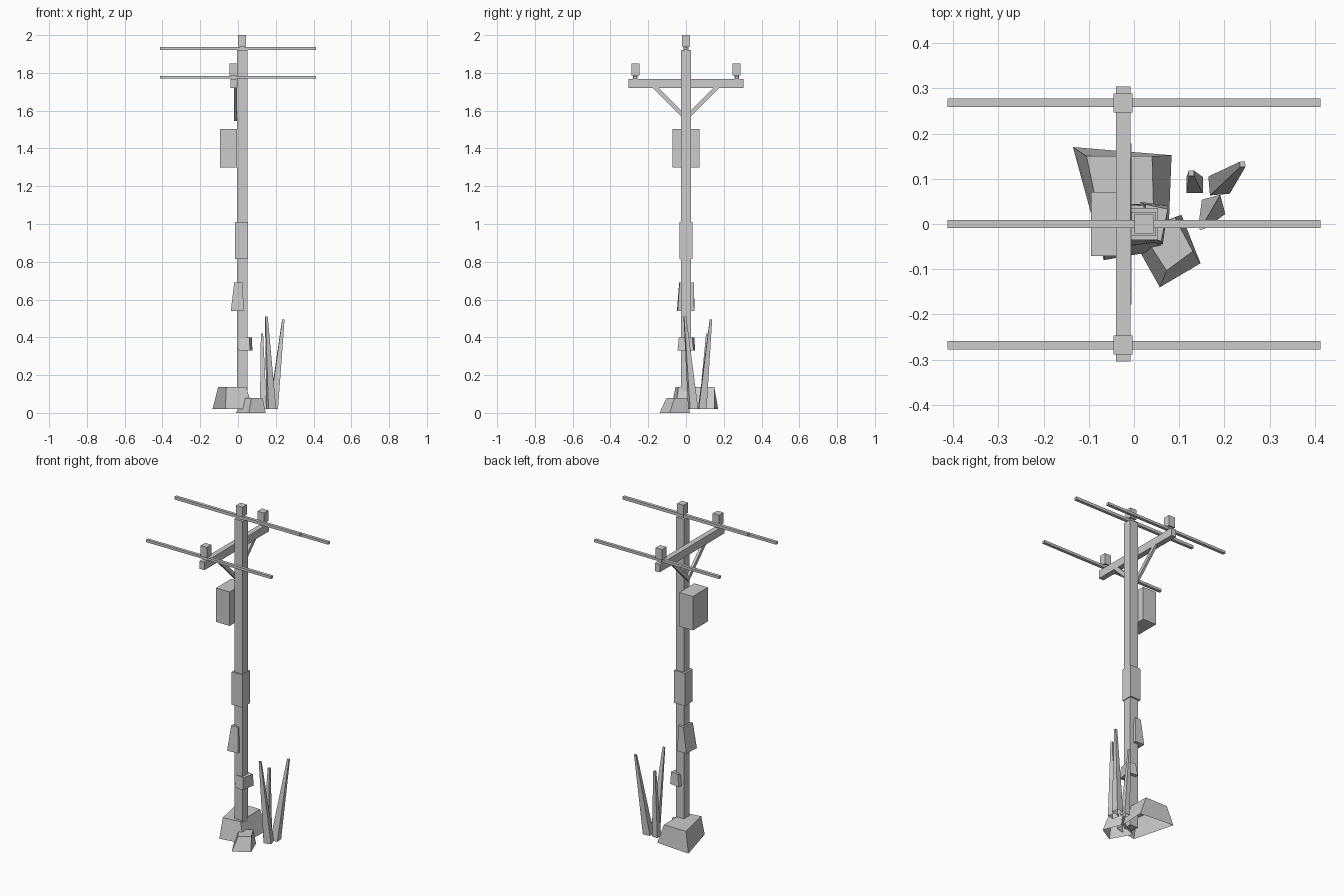
import bpy, math

if "Cube" in bpy.data.objects:
    bpy.data.objects.remove(bpy.data.objects["Cube"])


def mesh(name, verts, faces):
    me = bpy.data.meshes.new(name)
    me.from_pydata(verts, [], faces)
    me.update()
    ob = bpy.data.objects.new(name, me)
    bpy.context.collection.objects.link(ob)
    return ob


def frustum(name, low, high, z0, z1, closed=True):
    """Four-sided block between two counter-clockwise outlines."""
    verts = [(x, y, z0) for x, y in low] + [(x, y, z1) for x, y in high]
    faces = [(i, (i + 1) % 4, (i + 1) % 4 + 4, i + 4) for i in range(4)]
    faces.append((4, 5, 6, 7))
    if closed:
        faces.append((3, 2, 1, 0))
    return mesh(name, verts, faces)


def rect(x, y, hx, hy, turn=0):
    c, s = math.cos(math.radians(turn)), math.sin(math.radians(turn))
    return [(x + a * hx * c - b * hy * s, y + a * hx * s + b * hy * c)
            for a, b in ((-1, -1), (1, -1), (1, 1), (-1, 1))]


def box(name, x, y, hx, hy, z0, z1):
    r = rect(x, y, hx, hy)
    return frustum(name, r, r, z0, z1)


PX = 0.022   # pole centre
AX = -0.024  # crossarm centre

# Pole, sleeve, crossarm and transformer box
box("pole", PX, 0, 0.027, 0.026, 0.02, 1.92)
box("pole_sleeve", 0.018, 0, 0.035, 0.035, 0.815, 1.01)
box("crossarm", AX, 0, 0.016, 0.304, 1.72, 1.767)
box("transformer_box", -0.05, 0, 0.045, 0.071, 1.3, 1.502)

# Insulators and wires
for label, x, y, z in (("top", PX, 0, 1.92), ("front", AX, -0.268, 1.767), ("back", AX, 0.268, 1.767)):
    box(label + "_insulator_neck", x, y, 0.012, 0.012, z, z + 0.022)
    box(label + "_insulator", x, y, 0.021, 0.021, z + 0.02, z + 0.084 if y else 2.0)
    box(label + "_wire", 0, y, 0.412, 0.009, z + (0.0 if y == 0 else 0.002), z + 0.017)

# Diagonal crossarm braces
for label, s in (("front", -1), ("back", 1)):
    prof = [(0.0, 1.545), (0.0, 1.575), (0.145, 1.722), (0.178, 1.722)]
    prof = [prof[0], prof[3], prof[2], prof[1]]
    verts = [(x, s * y, z) for x in (-0.02, -0.005) for y, z in prof]
    faces = [(3, 2, 1, 0), (4, 5, 6, 7)] + [
        (i, (i + 1) % 4, (i + 1) % 4 + 4, i + 4) for i in range(4)]
    if s < 0:
        faces = [f[::-1] for f in faces]
    mesh(label + "_brace", verts, faces)

# Loose patches on the pole
frustum("upper_patch", [(-0.038, -0.048), (0.03, -0.044), (0.026, 0.044), (-0.034, 0.045)],
        [(-0.02, -0.036), (0.025, -0.034), (0.022, 0.041), (-0.012, 0.042)], 0.54, 0.69)
frustum("lower_patch", rect(0.039, 0.002, 0.031, 0.043, -8),
        rect(0.042, 0.003, 0.026, 0.036, -12), 0.33, 0.4)

# Rocks at the foot
frustum("large_rock", [(-0.067, -0.08), (0.075, -0.055), (0.083, 0.152), (-0.135, 0.17)],
        [(-0.062, -0.055), (0.045, -0.04), (0.04, 0.15), (-0.105, 0.15)], 0.02, 0.137, False)
frustum("small_rock", [(-0.01, -0.02), (0.057, -0.14), (0.147, -0.087), (0.105, 0.02)],
        [(0.025, -0.03), (0.072, -0.103), (0.13, -0.06), (0.09, 0.015)], 0.0, 0.08, False)

# Grass blades: base centre, half sizes, turn, tip, height
for i, (b, h, t, tip, z) in enumerate((
        ((0.134, 0.086), (0.018, 0.018), 0, (0.127, 0.112), 0.42),
        ((0.176, 0.038), (0.021, 0.022), 15, (0.150, -0.006), 0.51),
        ((0.188, 0.086), (0.022, 0.021), 5, (0.240, 0.132), 0.495))):
    frustum("grass_blade_%d" % (i + 1), rect(*b, *h, t), rect(*tip, 0.006, 0.006, t), 0.02, z, False)
